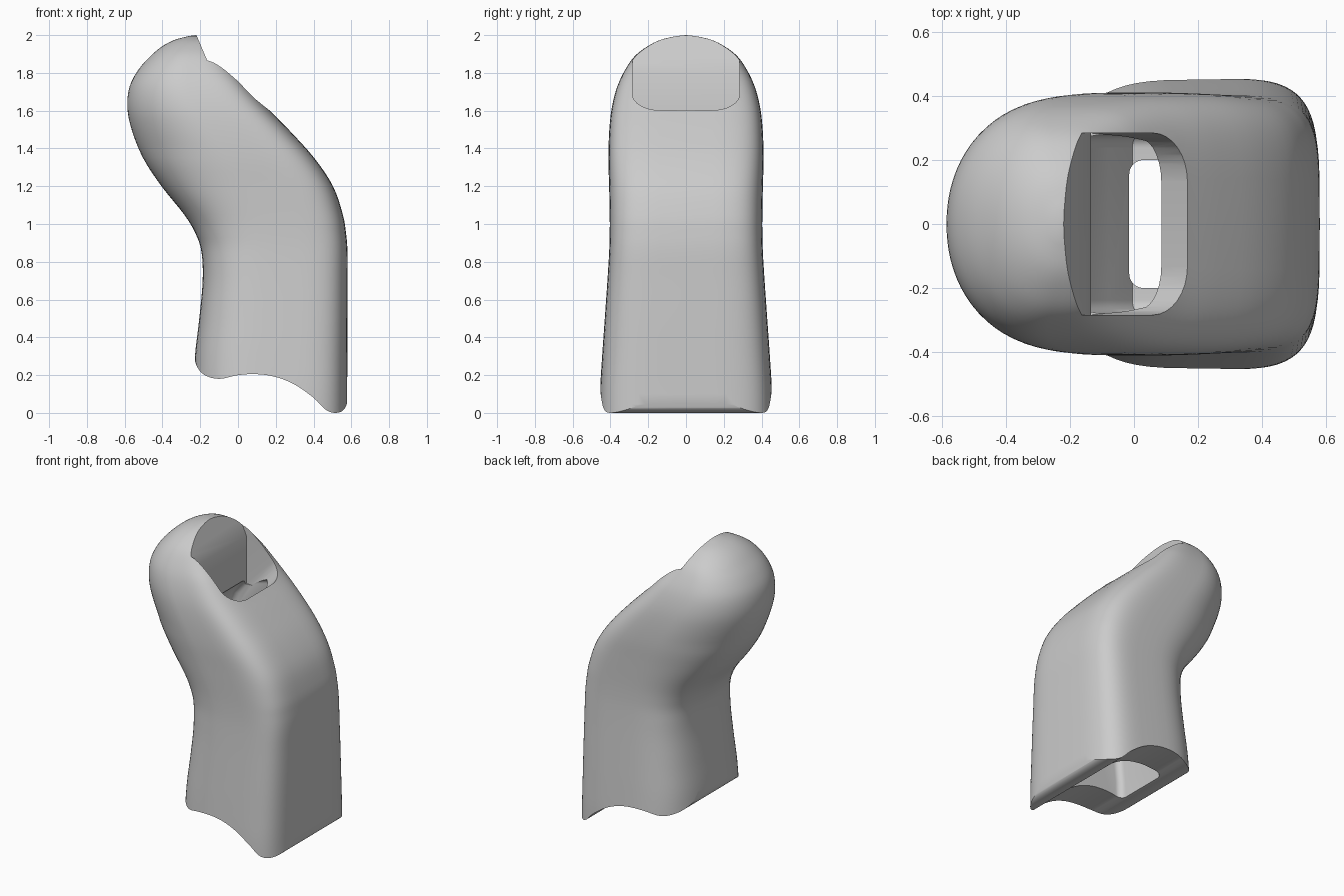
import bpy, bmesh, math
from mathutils import Vector

cube = bpy.data.objects.get("Cube")
if cube:
    bpy.data.objects.remove(cube, do_unlink=True)

grey = bpy.data.materials.new("plain_grey")
grey.use_nodes = True
colour = (0.6, 0.6, 0.6, 1)
grey.diffuse_color = colour
grey.node_tree.nodes["Principled BSDF"].inputs["Base Color"].default_value = colour


def finish(bm, name):
    bmesh.ops.recalc_face_normals(bm, faces=bm.faces)
    mesh = bpy.data.meshes.new(name)
    bm.to_mesh(mesh)
    bm.free()
    mesh.materials.append(grey)
    obj = bpy.data.objects.new(name, mesh)
    bpy.context.collection.objects.link(obj)
    return obj


def skin(bm, low, high):
    """Band of quads between two closed rings."""
    for i in range(len(low)):
        j = (i + 1) % len(low)
        bm.faces.new((low[i], low[j], high[j], high[i]))


def prism(name, outline, half, radius=0, rounded=None):
    """Side outline (x, z) extruded across y; rounded picks edges to bevel."""
    bm = bmesh.new()
    near, far = [[bm.verts.new((x, y, z)) for x, z in outline]
                 for y in (-half, half)]
    bm.faces.new(near)
    bm.faces.new(far[::-1])
    skin(bm, near, far)
    bmesh.ops.recalc_face_normals(bm, faces=bm.faces)
    if rounded:
        edges = [e for e in bm.edges if rounded(*e.verts)]
        bmesh.ops.bevel(bm, geom=edges, offset=radius, segments=8,
                        profile=0.5, affect='EDGES')
    return finish(bm, name)


def same_side(a, b):
    return abs(a.co.y - b.co.y) < .01


def smooth(points, steps):
    """Flowing curve through all points, with any number of components."""
    pts = [Vector(p) for p in points]
    pts = [pts[0]] + pts + [pts[-1]]
    out = []
    for a, b, c, d in zip(pts, pts[1:], pts[2:], pts[3:]):
        for i in range(steps):
            t = i / steps
            out.append(b + (c - a) * (t / 2)
                       + (a * 2 - b * 5 + c * 4 - d) * (t * t / 2)
                       + (b * 3 - a - c * 3 + d) * (t ** 3 / 2))
    return out + [pts[-1]]


# Finger body: height, left end, right end, half width
levels = [
    (-.1, -.24, .578, .458), (.1, -.236, .578, .456), (.3, -.228, .579, .444),
    (.5, -.205, .58, .43), (.7, -.187, .58, .416), (.85, -.193, .58, .407),
    (.95, -.225, .572, .404), (1.05, -.285, .555, .404), (1.2, -.405, .503, .407),
    (1.35, -.503, .403, .411), (1.5, -.563, .268, .406), (1.62, -.586, .15, .392),
    (1.73, -.573, .05, .363), (1.82, -.525, -.02, .32), (1.89, -.462, -.055, .27),
    (1.94, -.402, -.09, .205), (1.975, -.335, -.13, .135), (1.995, -.26, -.19, .05),
]
SIDES = 72
bm = bmesh.new()
rings = []
for z, x0, x1, w in smooth(levels, 4):
    pad = min(max((z - .8) / .6, 0), 1)
    end = min(max((z - 1.75) / .25, 0), 1)
    ring = []
    for i in range(SIDES):
        a = math.tau * i / SIDES
        c, s = math.cos(a), math.sin(a)
        # boxy on the back of the finger, rounder on the pad
        power = 2 / ((4.6 - 2.4 * end) if c > 0 else (3 - .9 * pad))
        x = math.copysign(abs(c) ** power, c) * (x1 - x0) / 2 + (x0 + x1) / 2
        y = math.copysign(abs(s) ** power, s) * w
        ring.append(bm.verts.new((x, y, z)))
    rings.append(ring)
for low, high in zip(rings, rings[1:]):
    skin(bm, low, high)
bm.faces.new(rings[0][::-1])
tip = bm.verts.new((-.225, 0, 2))
for i in range(SIDES):
    bm.faces.new((rings[-1][i], rings[-1][(i + 1) % SIDES], tip))
body = finish(bm, "finger_shell")

# Scalloped lower rim
rim = smooth([(-.26, .38), (-.231, .31), (-.222, .255), (-.18, .202),
              (-.1, .18), (0, .2), (.1, .205), (.2, .19), (.3, .15), (.4, .08),
              (.46, .02), (.51, 0), (.555, .012), (.577, .05), (.6, .12)], 4)
rim_cutter = prism("rim_cutter", [(-.6, .38)] + [tuple(p) for p in rim]
                   + [(.9, .12), (.9, -.4), (-.6, -.4)], .7)

# Narrow lower cavity, open at the bottom
cavity_cutter = prism(
    "cavity_cutter",
    [(-.08, -.3), (-.06, .3), (-.015, .75), (-.015, 1.4), (.18, 1.4),
     (.29, 1.29), (.38, 1.13), (.41, .95), (.4, -.3)],
    .2, .045, same_side)

# Wider upper cavity that follows the bend under the nail
bend_cutter = prism(
    "bend_cutter",
    [(-.005, .92), (-.08, 1.03), (-.2, 1.19), (-.24, 1.3), (-.22, 1.4),
     (-.14, 1.5), (.04, 1.56), (.1, 1.5), (.28, 1.29), (.37, 1.12), (.39, .96)],
    .278, .04, same_side)

# Nail seat and slot, with round lower corners
nail_cutter = prism(
    "nail_cutter",
    [(-.305, 2.2), (-.135, 1.8), (-.135, 1.47), (.048, 1.475),
     (.43, 1.883), (.43, 2.2)],
    .284, .15,
    lambda a, b: same_side(a, b) and min(a.co.x, b.co.x) > 0
    and min(a.co.z, b.co.z) < 1.6)

bpy.context.view_layer.objects.active = body
for cutter in (rim_cutter, cavity_cutter, bend_cutter, nail_cutter):
    cutter.hide_render = True
    mod = body.modifiers.new("cut", 'BOOLEAN')
    mod.operation = 'DIFFERENCE'
    mod.solver = 'EXACT'
    mod.object = cutter
    bpy.ops.object.modifier_apply(modifier=mod.name)
    bpy.data.objects.remove(cutter, do_unlink=True)

bpy.ops.object.select_all(action='DESELECT')
body.select_set(True)
bpy.ops.object.shade_smooth_by_angle(angle=math.radians(32))
